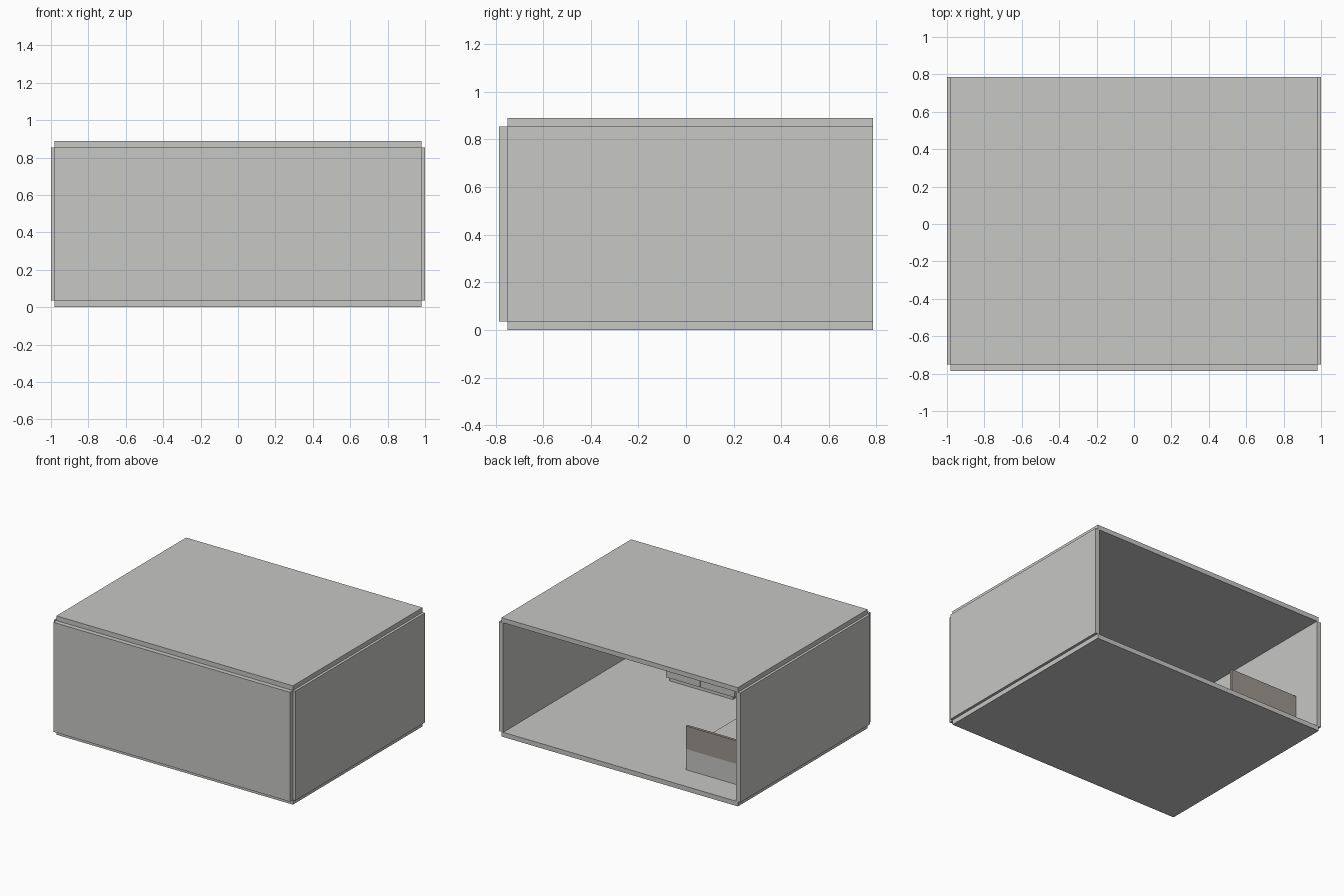
import bpy

cube = bpy.data.objects.get("Cube")
if cube:
    bpy.data.objects.remove(cube, do_unlink=True)


def material(name, rgb):
    mat = bpy.data.materials.new(name)
    mat.use_nodes = True
    color = (*rgb, 1)
    mat.diffuse_color = color
    mat.node_tree.nodes["Principled BSDF"].inputs["Base Color"].default_value = color
    return mat


GREY = material("light grey", (0.57, 0.57, 0.56))
BROWN = material("grey brown", (0.34, 0.305, 0.27))


def box(name, x, y, z, mat=GREY):
    """Box from (low, high) ranges along each axis."""
    bpy.ops.mesh.primitive_cube_add(size=1)
    ob = bpy.context.object
    ob.name = name
    ranges = (x, y, z)
    for v in ob.data.vertices:
        v.co = [lo if c < 0 else hi for c, (lo, hi) in zip(v.co, ranges)]
    ob.data.materials.append(mat)
    return ob


T = 0.035            # board thickness
HX, HY, H = 1.0, 0.785, 0.89
INSET = 0.98         # half width of floor, roof and front boards
INNER = HX - T

# Room shell: boards meeting at notched corners, open at the back
for name, z in (("floor", 0), ("roof", H - T)):
    box(name, (-INSET, INSET), (-HY + T, HY), (z, z + T))
box("front_wall", (-INSET, INSET), (-HY, -HY + T), (T, H - T))
for name, x in (("right_wall", -HX), ("left_wall", INNER)):
    box(name, (x, x + T), (-HY + T, HY), (T, H - T))

# Bed against the right wall, headboard towards the open back
bed_x = (-INNER, -0.394)
box("bed_base", bed_x, (-0.25, 0.565), (T, 0.19))
box("headboard", bed_x, (0.545, 0.565), (0.19, 0.363), BROWN)

# Low two-door cabinet on a recessed plinth along the front wall
box("cabinet_plinth", (-0.01, 0.516), (-0.75, -0.54), (T, 0.06))
for side, x in (("right", -0.03), ("left", 0.257)):
    box("cabinet_" + side, (x, x + 0.28), (-0.75, -0.53), (0.06, 0.25))
